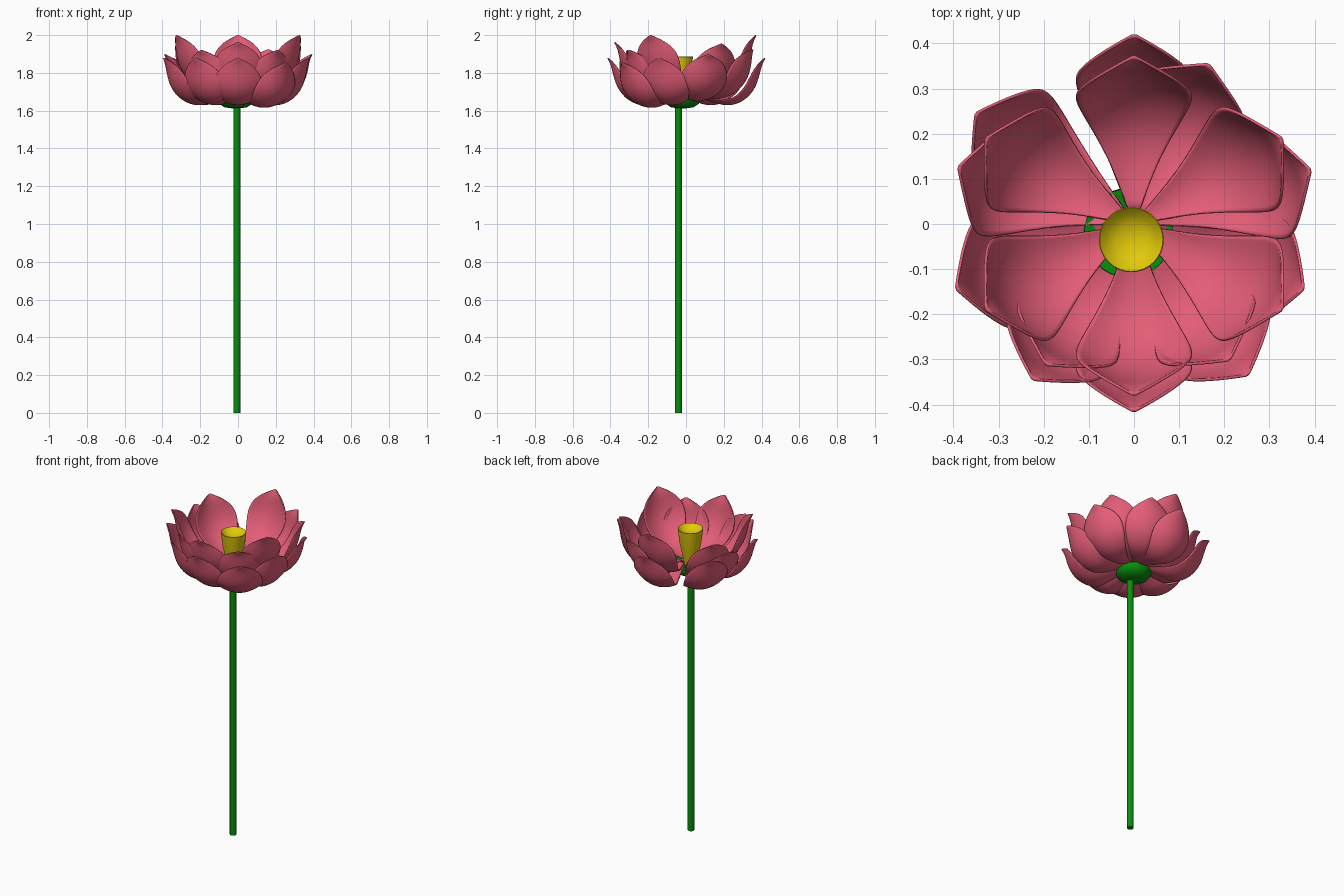
import bpy, math
from mathutils import Vector

cube = bpy.data.objects.get("Cube")
if cube:
    bpy.data.objects.remove(cube)


def material(name, color):
    m = bpy.data.materials.new(name)
    m.use_nodes = True
    m.diffuse_color = (*color, 1)
    m.node_tree.nodes["Principled BSDF"].inputs["Base Color"].default_value = (*color, 1)
    return m


pink = material("petal pink", (0.77, 0.11, 0.185))
green = material("stem green", (0.002, 0.27, 0.004))
yellow = material("seed head yellow", (0.76, 0.59, 0.003))


def mesh_object(name, verts, faces, mat, location=(0, 0, 0)):
    mesh = bpy.data.meshes.new(name)
    mesh.from_pydata(verts, [], faces)
    mesh.materials.append(mat)
    mesh.shade_smooth()
    obj = bpy.data.objects.new(name, mesh)
    obj.location = location
    bpy.context.collection.objects.link(obj)
    return obj


def smooth_by_angle(obj):
    bpy.ops.object.select_all(action='DESELECT')
    obj.select_set(True)
    bpy.context.view_layer.objects.active = obj
    bpy.ops.object.shade_smooth_by_angle(angle=math.radians(40))


def lathe(name, profile, mat, location, sides=32):
    """Spin an outline of (radius, height) points around z."""
    verts, faces = [], []
    for r, z in profile:
        for s in range(sides):
            a = math.tau * s / sides
            verts.append((r * math.cos(a), r * math.sin(a), z))
    for i in range(len(profile) - 1):
        for s in range(sides):
            n = (s + 1) % sides
            faces.append((i * sides + s, i * sides + n, (i + 1) * sides + n, (i + 1) * sides + s))
    faces.append(tuple(reversed(range(sides))))
    faces.append(tuple(range((len(profile) - 1) * sides, len(profile) * sides)))
    smooth_by_angle(mesh_object(name, verts, faces, mat, location))


COLUMNS = 6
WIDTHS = (0.012, 0.045, 0.088, 0.121, 0.130, 0.112, 0.064, 0.003)


def petal(name, spine, degrees, stretch, slope, cup=0.05):
    """Cupped blunt petal along a (radius, height) spine, with a small flicked point."""
    verts, faces = [], []
    for i, (r, z) in enumerate(spine):
        a, b = spine[max(i - 1, 0)], spine[min(i + 1, len(spine) - 1)]
        along = Vector((b[0] - a[0], 0, b[1] - a[1])).normalized()
        normal = Vector((-along.z, 0, along.x))
        for c in range(COLUMNS + 1):
            u = 2 * c / COLUMNS - 1
            rise = cup * u * u * (WIDTHS[i] / max(WIDTHS)) ** 1.5
            verts.append(Vector((r * stretch, u * WIDTHS[i], z + slope * r)) + normal * rise)
    row = COLUMNS + 1
    for i in range(len(spine) - 1):
        for c in range(COLUMNS):
            k = i * row + c
            faces.append((k, k + row, k + row + 1, k + 1))
    obj = mesh_object(name, verts, faces, pink)
    obj.rotation_euler.z = math.radians(degrees)
    sub = obj.modifiers.new("smooth", 'SUBSURF')
    sub.levels = sub.render_levels = 2
    thick = obj.modifiers.new("thickness", 'SOLIDIFY')
    thick.thickness = 0.006


# Petal rings: upright inner, leaning middle and low outer
inner_spine = [(0.03, 1.70), (0.13, 1.69), (0.22, 1.71), (0.295, 1.775),
               (0.335, 1.85), (0.35, 1.92), (0.357, 1.965), (0.375, 2.0)]
outer_spine = [(0.03, 1.685), (0.12, 1.66), (0.22, 1.622), (0.31, 1.655),
               (0.365, 1.72), (0.385, 1.79), (0.397, 1.845), (0.415, 1.88)]

# Each entry is angle, stretch, slope
inner = [(30, 1, -0.12), (90, 0.98, 0), (150, 1, -0.12),
         (-150, 1, 0), (-90, 1, -0.1), (-30, 1, 0)]
middle = [(17, 1.08, -0.27), (162, 1.08, -0.27), (65, 1.03, -0.2),
          (-55, 0.97, -0.21), (-122, 0.97, -0.21)]
outer = [(90, 1, 0), (145, 1.02, 0), (-160, 1, 0), (-123, 0.98, 0),
         (-90, 0.99, 0), (-53, 1, -0.06), (-21, 0.96, 0)]
for label, spine, ring in (("inner", inner_spine, inner), ("middle", inner_spine, middle),
                           ("outer", outer_spine, outer)):
    for n, (angle, stretch, slope) in enumerate(ring):
        petal(f"{label}_petal_{n + 1}", spine, angle, stretch, slope)

# Stem
lathe("stem", [(0.019, 0), (0.019, 1.64)], green, (-0.006, -0.04, 0), 12)

# Green base holding the petals
lathe("flower_base", [(0.02, 1.612), (0.06, 1.618), (0.088, 1.636), (0.1, 1.66),
                      (0.098, 1.677), (0.085, 1.676), (0.05, 1.665)], green, (-0.012, -0.02, 0))

# Seed head: a tapered cup with a hollow top
lathe("seed_head", [(0.035, 1.66), (0.045, 1.72), (0.062, 1.80), (0.072, 1.885),
                    (0.070, 1.887), (0.055, 1.870), (0.035, 1.858), (0.008, 1.853)],
      yellow, (-0.006, -0.035, 0))
